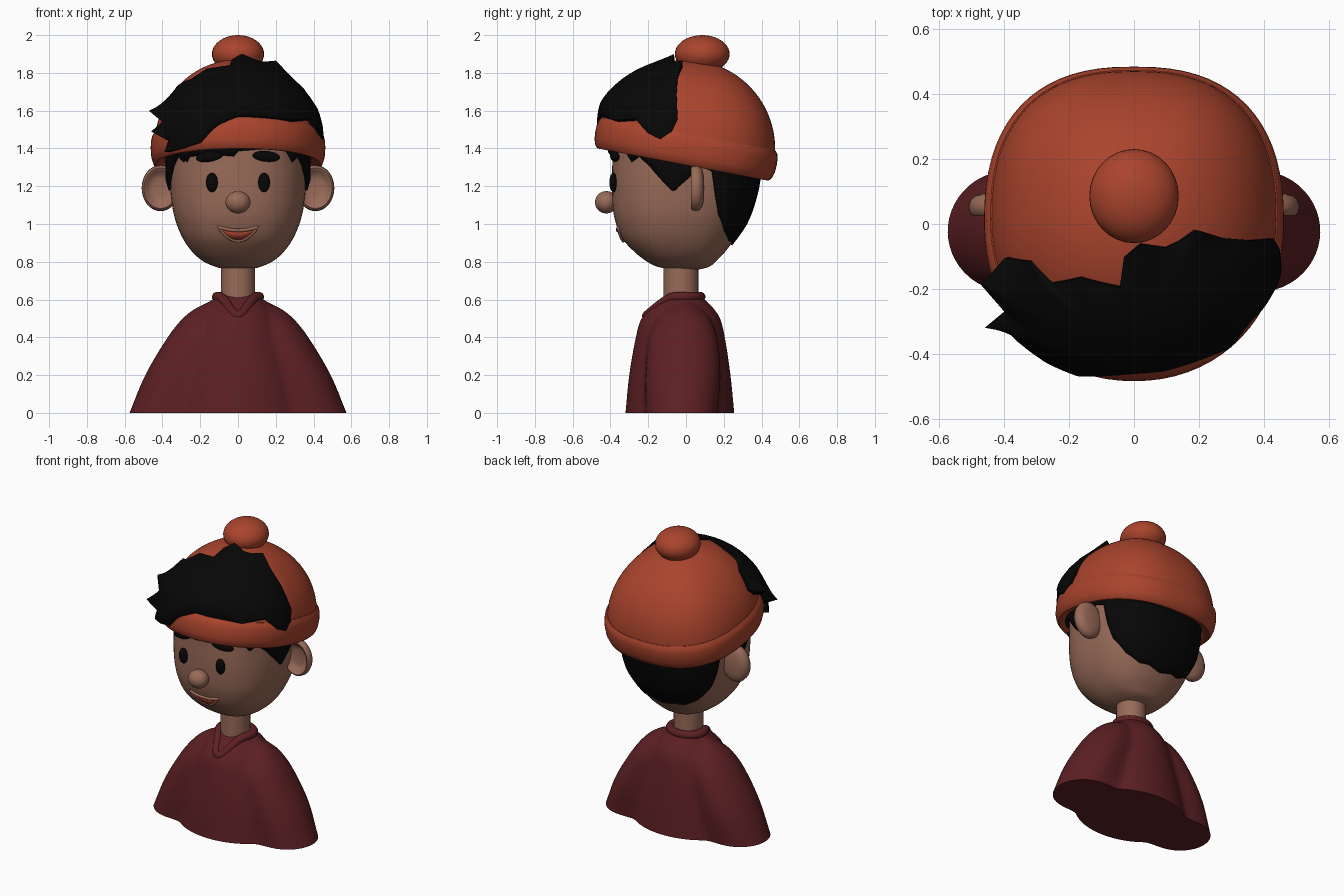
import bpy, bmesh, math
from mathutils import Matrix, Vector

if "Cube" in bpy.data.objects:
    bpy.data.objects.remove(bpy.data.objects["Cube"])


def material(name, r, g, b):
    m = bpy.data.materials.new(name)
    m.diffuse_color = (r, g, b, 1)
    m.use_nodes = True
    m.node_tree.nodes["Principled BSDF"].inputs["Base Color"].default_value = m.diffuse_color
    return m


SKIN = material("skin brown", 0.315, 0.145, 0.098)
HAT = material("rust orange", 0.40, 0.058, 0.026)
SHIRT = material("dark maroon", 0.108, 0.014, 0.017)
BLACK = material("black", 0.002, 0.002, 0.002)


def grid(name, rings, mat, loop=True, cap=True, matrix=None, thick=0):
    """Mesh from rows of points joined by quads."""
    bm = bmesh.new()
    rows = [[bm.verts.new(p) for p in r] for r in rings]
    n = len(rows[0])
    for a, b in zip(rows, rows[1:]):
        for i in range(n if loop else n - 1):
            j = (i + 1) % n
            bm.faces.new((a[i], a[j], b[j], b[i]))
    if cap:
        bm.faces.new(rows[0])
        bm.faces.new(rows[-1])
    bmesh.ops.recalc_face_normals(bm, faces=bm.faces)
    me = bpy.data.meshes.new(name)
    bm.to_mesh(me)
    bm.free()
    me.materials.append(mat)
    ob = bpy.data.objects.new(name, me)
    bpy.context.collection.objects.link(ob)
    if matrix:
        ob.matrix_world = matrix
    if thick:
        mod = ob.modifiers.new("thickness", 'SOLIDIFY')
        mod.thickness = thick
        mod.offset = 0
    return ob


def power(v, n):
    return math.copysign(abs(v) ** (2 / n), v)


def point(row, a, n, off=0):
    """Point on a superellipse row (z, cx, hx, y0, y1); angle 0 is the front."""
    z, cx, hx, y0, y1 = row
    return (cx + (hx + off) * power(math.sin(a), n),
            (y0 + y1) / 2 - ((y1 - y0) / 2 + off) * power(math.cos(a), n), z)


def sample(rows, z):
    """Smooth interpolation of profile rows by height."""
    z = min(max(z, rows[0][0]), rows[-1][0])
    k = next(i for i in range(len(rows) - 1) if z <= rows[i + 1][0])
    p, q = rows[k], rows[k + 1]
    h = q[0] - p[0]
    t = (z - p[0]) / h
    out = [z]
    for c in range(1, 5):
        def slope(i):
            a, b = rows[max(i - 1, 0)], rows[min(i + 1, len(rows) - 1)]
            return (b[c] - a[c]) / (b[0] - a[0])
        out.append((2*t**3 - 3*t**2 + 1) * p[c] + (t**3 - 2*t**2 + t) * h * slope(k)
                   + (3*t**2 - 2*t**3) * q[c] + (t**3 - t**2) * h * slope(k + 1))
    return out


def angles(n):
    return [2 * math.pi * i / n for i in range(n)]


def loft(name, rows, mat, n, sub=4):
    zs = [a[0] + (b[0] - a[0]) * i / sub for a, b in zip(rows, rows[1:]) for i in range(sub)]
    zs.append(rows[-1][0])
    return grid(name, [[point(sample(rows, z), a, n) for a in angles(64)] for z in zs], mat)


def ball(name, loc, rad, mat, rot=(0, 0, 0)):
    bpy.ops.mesh.primitive_uv_sphere_add(segments=32, ring_count=20, location=loc, rotation=rot)
    ob = bpy.context.object
    ob.name = name
    ob.scale = rad
    ob.data.materials.append(mat)


def tube(name, pts, r, mat):
    cu = bpy.data.curves.new(name, 'CURVE')
    cu.dimensions = '3D'
    cu.bevel_depth = r
    sp = cu.splines.new('POLY')
    sp.points.add(len(pts) - 1)
    for p, c in zip(sp.points, pts):
        p.co = (*c, 1)
    sp.use_cyclic_u = True
    cu.materials.append(mat)
    bpy.context.collection.objects.link(bpy.data.objects.new(name, cu))


# shirt: body and sleeve outlines merged into one soft skin
BODY = [(0, 0, .37, -.32, .255), (.2, 0, .33, -.30, .235), (.4, 0, .26, -.265, .205),
        (.5, 0, .21, -.235, .18), (.56, 0, .17, -.18, .14), (.6, 0, .13, -.13, .1), (.635, 0, .105, -.1, .075)]
SLEEVE = [(0, .375, .202, -.215, .17), (.2, .31, .182, -.215, .185), (.4, .215, .158, -.195, .165),
          (.5, .165, .128, -.15, .125), (.55, .13, .1, -.1, .08), (.585, .1, .06, -.06, .04), (.635, .05, .03, -.05, .03)]


def reach(row, sx, sy, side=1):
    """Distance from the shirt axis to the far side of an ellipse."""
    _, cx, rx, y0, y1 = row
    ry, ox, oy = (y1 - y0) / 2, -cx * side, -.025 - (y0 + y1) / 2
    a = (sx / rx) ** 2 + (sy / ry) ** 2
    b = ox * sx / rx ** 2 + oy * sy / ry ** 2
    d = b * b - a * ((ox / rx) ** 2 + (oy / ry) ** 2 - 1)
    return (-b + math.sqrt(d)) / a if d > 0 else 0


rings = []
for i in range(41):
    z = .635 * i / 40
    body, sleeve = sample(BODY, z), sample(SLEEVE, z)
    dirs = [(math.sin(a), -math.cos(a)) for a in angles(160)]
    r = [max(reach(body, *d), reach(sleeve, *d), reach(sleeve, *d, -1)) for d in dirs]
    for _ in range(6):
        r = [(r[k - 1] + 2 * r[k] + r[(k + 1) % 160]) / 4 for k in range(160)]
    rings.append([(u * x, -.025 + u * y, z) for u, (x, y) in zip(r, dirs)])
grid("shirt", rings, SHIRT)
collar = []
for a in angles(64):
    dip = max(0, math.cos(a)) ** 6 * .1
    collar.append((.112 * math.sin(a), -.015 - .092 * math.cos(a) - dip, .614 - dip))
tube("collar", collar, .026, SHIRT)

# neck and head
loft("neck", [(.5, 0, .09, -.12, .065), (.7, 0, .09, -.12, .065), (.85, 0, .09, -.12, .065)], SKIN, 2)
HEAD = [(.757, 0, .05, -.06, .06), (.772, 0, .115, -.145, .12), (.80, 0, .18, -.205, .155),
        (.85, 0, .24, -.27, .205), (.92, 0, .29, -.335, .255), (1.0, 0, .325, -.37, .3),
        (1.08, 0, .346, -.387, .333), (1.2, 0, .36, -.392, .365), (1.32, 0, .36, -.39, .378),
        (1.45, 0, .352, -.38, .37), (1.6, 0, .28, -.3, .3)]
HN = 2.4
loft("head", HEAD, SKIN, HN)


def face_y(x, z):
    _, _, hx, y0, y1 = sample(HEAD, z)
    return (y0 + y1) / 2 - (y1 - y0) / 2 * (1 - (abs(x) / hx) ** HN) ** (1 / HN)


# ears (dished discs), eyes, eyebrows, nose
EAR = [(.02, .037), (.5, .035), (.78, .028), (.94, .014), (1, -.003), (.97, -.025), (.88, -.034),
       (.77, -.028), (.66, -.008), (.4, 0), (.02, 0)]
for s, side in ((-1, "left"), (1, "right")):
    grid(side + "_ear", [[(s*.41 + .1 * r * math.cos(a), .06 + y, 1.19 + .122 * r * math.sin(a))
                          for a in angles(40)] for r, y in EAR], SKIN)
    ball(side + "_eye", (s*.138, face_y(.138, 1.22) - .008, 1.22), (.031, .022, .051), BLACK)
    ball(side + "_eyebrow", (s*.15, face_y(.15, 1.36) - .008, 1.358), (.074, .022, .028), BLACK,
         (0, math.radians(-10 if s < 0 else 5), s * .15))
ball("nose", (0, -.422, 1.115), (.066, .06, .059), SKIN)

# mouth
xs = [-.103 + .206 * i / 20 for i in range(21)]
upper = [(x, .966 + .018 * (x / .103) ** 2) for x in xs]
lower = [(x, .911 + .073 * (x / .103) ** 2) for x in xs]
grid("mouth", [[(x, face_y(x, z) - .006, z) for x, z in row] for row in (upper, lower)],
     HAT, loop=False, cap=False, thick=.006)
tube("lips", [(x, face_y(x, z) - .003, z) for x, z in upper + lower[-2:0:-1]], .009, SKIN)

# short hair on the head: lower edge height by angle from the front
EDGE = [(0, 1.39), (15, 1.40), (40, 1.39), (48, 1.33), (56, 1.36), (66, 1.31), (85, 1.17),
        (98, 1.31), (108, 1.28), (113, 1.15), (120, 1.05), (135, .96), (153, .91), (166, .91), (180, .89)]


def edge(a):
    d = math.degrees(a)
    left = d > 180
    d = 360 - d if left else d
    k = next(i for i in range(len(EDGE) - 1) if d <= EDGE[i + 1][0] + 1e-6)
    (p, u), (q, v) = EDGE[k], EDGE[k + 1]
    z = u + (v - u) * (d - p) / (q - p)
    return z - .03 if left and d < 45 else z


rows = []
for i in range(17):
    t = i / 16
    rows.append([point(sample(HEAD, edge(a) + (1.47 - edge(a)) * t), a, HN, .004 + .014 * min(1, t * 5))
                 for a in angles(180)])
grid("short_hair", rows, BLACK, cap=False, thick=.012)

# knitted hat: dome, rolled brim, bobble; all tilted back, fuller behind
TILT = Matrix.Translation((0, 0, 1.4)) @ Matrix.Rotation(math.radians(-10.7), 4, 'X')
A, B, H = .445, .472, .47


def hat_ring(z, rx, ry):
    return [point((z, 0, rx, -ry, ry), a, 2.45 if math.cos(a) < 0 else 2.1) for a in angles(72)]


dome = []
for i in range(25):
    e = math.radians(-8 + 97.5 * i / 24)
    dome.append(hat_ring(H * math.sin(e), A * math.cos(e), B * math.cos(e)))
grid("hat_dome", dome, HAT, matrix=TILT)
BRIM = [(.05, .80), (-.065, .84), (-.084, .9), (-.087, .945), (-.072, .975), (-.04, .997), (0, 1.003),
        (.035, 1), (.06, .988), (.078, .96), (.078, .93), (.06, .88)]
grid("hat_brim", [hat_ring(z, .461 * r, .487 * r) for z, r in BRIM], HAT, cap=False, matrix=TILT)
ball("hat_bobble", (0, .086, 1.9), (.138, .145, .1), HAT)

# swept tuft of hair lying over the front of the hat
TUFT = [(-.472, -.187, 1.60), (-.396, -.104, 1.62), (-.29, -.104, 1.69), (-.24, -.172, 1.735),
        (-.15, -.15, 1.78), (-.04, -.178, 1.80), (-.03, -.10, 1.85), (.02, -.064, 1.9),
        (.095, -.07, 1.85), (.13, -.05, 1.825), (.2, -.02, 1.865), (.27, -.043, 1.77), (.356, -.05, 1.69),
        (.43, -.045, 1.56), (.45, -.08, 1.49), (.455, -.14, 1.45), (.43, -.2, 1.48),
        (.4, -.25, 1.56), (.3, -.38, 1.55), (.1, -.45, 1.57), (0, -.46, 1.575),
        (-.1, -.455, 1.52), (-.2, -.45, 1.43), (-.3, -.40, 1.40), (-.39, -.33, 1.38),
        (-.37, -.33, 1.44), (-.46, -.32, 1.49), (-.40, -.27, 1.54)]
INV = TILT.inverted()


def norm(p):
    """1 on the dome surface, larger outside it."""
    n = 2.45 if p.y > 0 else 2.1
    return math.sqrt(((abs(p.x) / A) ** n + (abs(p.y) / B) ** n) ** (2 / n) + (p.z / H) ** 2)


pts = [INV @ Vector(p) for p in TUFT]
pts = [p * (min(max(norm(p), 1.03), 1.25) / norm(p)) for p in pts]
rim = [p.lerp(q, f / 4) for p, q in zip(pts, pts[1:] + pts[:1]) for f in range(4)]
centre = INV @ Vector((0, -.33, 1.72))
rows = []
for i in range(21):
    t = .001 + .999 * i / 20
    row = []
    for p in rim:
        q = centre.lerp(p, t)
        q /= norm(q)
        full = 1.03 + .065 * min(1, max(0, (.4 - q.z) / .25))
        row.append(q * (full + (max(norm(p), 1.02) - full) * t ** 5))
    rows.append(row)
rows.append([p * (.975 / norm(p)) for p in rim])
grid("hair_tuft", rows, BLACK, cap=False, matrix=TILT)

# smooth shading
bpy.ops.object.select_all(action='DESELECT')
for ob in bpy.data.objects:
    if ob.type == 'MESH':
        ob.select_set(True)
        bpy.context.view_layer.objects.active = ob
bpy.ops.object.shade_smooth_by_angle(angle=math.radians(50))
